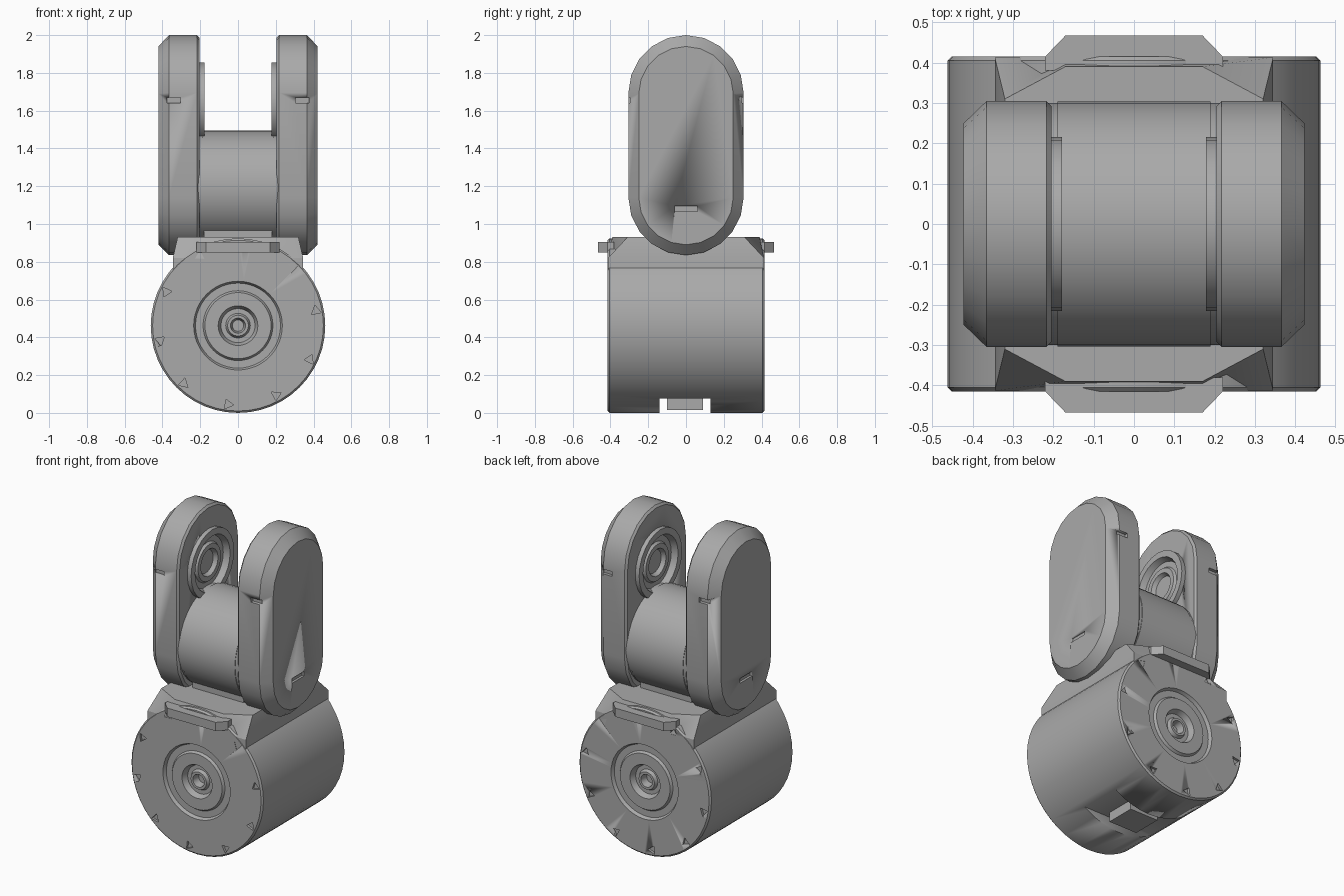
import bpy, bmesh, math
from mathutils import Matrix, Vector

if "Cube" in bpy.data.objects:
    bpy.data.objects.remove(bpy.data.objects["Cube"])

grey = bpy.data.materials.new("mid_grey")
grey.diffuse_color = (0.4, 0.4, 0.4, 1)
grey.use_nodes = True
grey.node_tree.nodes["Principled BSDF"].inputs["Base Color"].default_value = grey.diffuse_color


def finish(name, bm, angle=30):
    bmesh.ops.remove_doubles(bm, verts=bm.verts, dist=1e-5)
    bmesh.ops.recalc_face_normals(bm, faces=bm.faces)
    me = bpy.data.meshes.new(name)
    bm.to_mesh(me)
    bm.free()
    ob = bpy.data.objects.new(name, me)
    bpy.context.collection.objects.link(ob)
    me.materials.append(grey)
    bpy.ops.object.select_all(action='DESELECT')
    ob.select_set(True)
    bpy.context.view_layer.objects.active = ob
    bpy.ops.object.shade_smooth_by_angle(angle=math.radians(angle))
    return ob


def loft(name, loops):
    """Skin a list of equal-length point loops and cap both ends."""
    bm = bmesh.new()
    rings = [[bm.verts.new(p) for p in loop] for loop in loops]
    n = len(rings[0])
    for a, b in zip(rings, rings[1:]):
        for i in range(n):
            j = (i + 1) % n
            bm.faces.new((a[i], a[j], b[j], b[i]))
    bm.faces.new(rings[0])
    bm.faces.new(rings[-1])
    return finish(name, bm)


def lathe(name, profile, axis, centre, seg):
    """Turn (offset along axis, radius) pairs around the x or y axis."""
    loops = []
    for d, r in profile:
        loop = []
        for i in range(seg):
            t = 2 * math.pi * i / seg
            u, w = r * math.cos(t), r * math.sin(t)
            p = (d, u, w) if axis == 'x' else (u, d, w)
            loop.append(Vector(centre) + Vector(p))
        loops.append(loop)
    return loft(name, loops)


def box(name, size, centre):
    bm = bmesh.new()
    bmesh.ops.create_cube(bm, size=1, matrix=Matrix.Translation(centre) @ Matrix.Diagonal((*size, 1)))
    return finish(name, bm)


def cut(target, cutter):
    m = target.modifiers.new("cut", 'BOOLEAN')
    m.operation = 'DIFFERENCE'
    m.solver = 'EXACT'
    m.object = cutter
    cutter.hide_render = True
    cutter.hide_set(True)


def stadium(x, r, low, high, n=10):
    pts = []
    for cz, start in ((high, 0), (low, math.pi)):
        for i in range(n + 1):
            t = start + math.pi * i / n
            pts.append((x, r * math.cos(t), cz + r * math.sin(t)))
    return pts


# lower drum with recessed rings on both ends
half = [(0.405, 0.462), (0.415, 0.452), (0.415, 0.235), (0.395, 0.225),
        (0.395, 0.185), (0.41, 0.175), (0.41, 0.105), (0.375, 0.09),
        (0.375, 0.065), (0.395, 0.055), (0.395, 0.04), (0.35, 0.03)]
profile = [(-d, r) for d, r in reversed(half)] + half
drum = lathe("lower_drum", profile, 'y', (0, 0, 0.462), 48)

# slot across the underside with a small pad in it
cut(drum, box("slot_cutter", (1.2, 0.27, 0.2), (0, -0.005, -0.025)))
box("slot_pad", (0.2, 0.19, 0.08), (0, -0.005, 0.055))

# small notches round the rims of the drum
bm = bmesh.new()
for s in (-1, 1):
    for i in range(10):
        t = 2 * math.pi * (i + 0.3) / 10
        m = Matrix.Translation((0.42 * math.cos(t), s * 0.415, 0.462 + 0.42 * math.sin(t)))
        m = m @ Matrix.Rotation(-t, 4, 'Y')
        bmesh.ops.create_cone(bm, cap_ends=True, segments=3, radius1=0.03, radius2=0.03, depth=0.03,
                              matrix=m @ Matrix.Rotation(math.pi / 2, 4, 'X'))
cut(drum, finish("notch_cutter", bm))

# saddle on top of the drum, with clipped corners
top = [(0.32, 0.31), (0.17, 0.39), (-0.17, 0.39), (-0.32, 0.31)]
base = [(0.345, 0.413), (0.17, 0.413), (-0.17, 0.413), (-0.345, 0.413)]


def around(pts, z):
    return [(x, y, z) for x, y in pts] + [(-x, -y, z) for x, y in pts]


loft("saddle", [around(base, 0.70), around(base, 0.82), around(top, 0.93)])

# lips at the two ends of the saddle
for s, side in ((-1, "front"), (1, "back")):
    shape = [(-0.22, 0.38), (-0.22, 0.415), (-0.17, 0.467), (0.17, 0.467), (0.22, 0.415), (0.22, 0.38)]
    loft(side + "_lip", [[(x, s * y, z) for x, y in shape] for z in (0.85, 0.905)])

# hub between the two side plates
lathe("centre_hub", [(-0.19, 0.303), (0.19, 0.303)], 'x', (0, 0, 1.192), 40)
box("hub_foot", (0.36, 0.4, 0.2), (0, 0, 0.9))

# side plates, bevelled outside, with a ringed socket inside
for s, side in ((-1, "left"), (1, "right")):
    plate = loft(side + "_plate", [
        stadium(s * 0.205, 0.292, 1.14, 1.695),
        stadium(s * 0.217, 0.305, 1.14, 1.695),
        stadium(s * 0.365, 0.305, 1.14, 1.695),
        stadium(s * 0.422, 0.25, 1.14, 1.69)])
    cut(plate, box(side + "_slot_cutter", (0.03, 0.12, 0.03), (s * 0.422, 0, 1.08)))
    well = lathe(side + "_well_cutter", [(s * 0.15, 0.19), (s * 0.25, 0.19)], 'x', (0, 0, 1.64), 24)
    cut(plate, well)
    # lower inner cheek beside the hub
    lathe(side + "_cheek", [(s * 0.172, 0.30), (s * 0.215, 0.30)], 'x', (0, 0, 1.192), 32)
    # socket rim, stepping down to a middle ring
    rings = [(0.225, 0.215), (0.178, 0.215), (0.178, 0.175), (0.215, 0.16), (0.215, 0.125),
             (0.2, 0.115), (0.2, 0.085), (0.23, 0.07), (0.23, 0.04), (0.245, 0.03)]
    lathe(side + "_socket", [(s * d, r) for d, r in rings], 'x', (0, 0, 1.64), 24)
    # small notches on the front and back edges
    for f, end in ((-1, "front"), (1, "back")):
        c = box(f"{side}_{end}_edge_cutter", (0.07, 0.04, 0.03), (s * 0.34, f * 0.305, 1.655))
        cut(plate, c)
